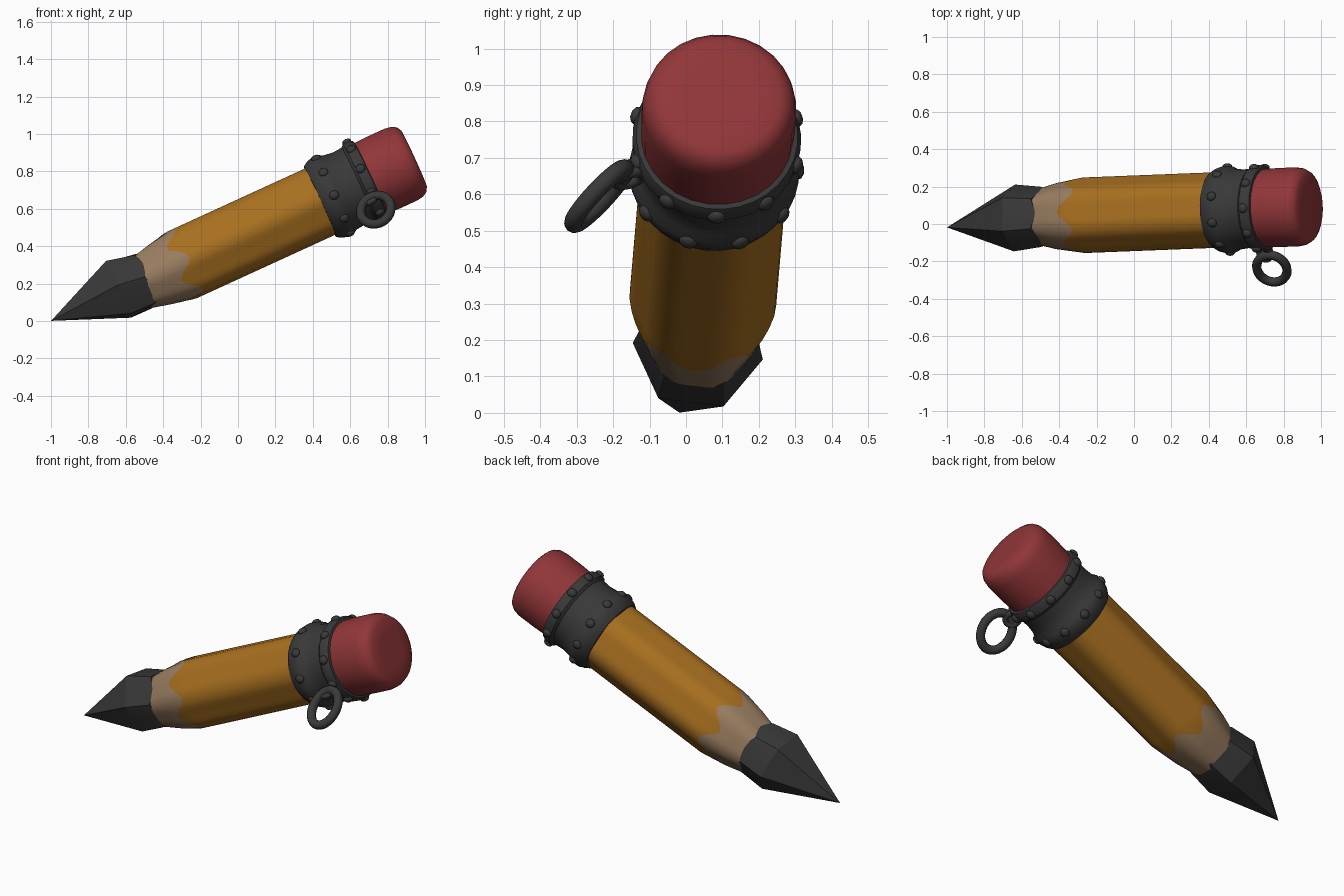
import bpy, bmesh, math
from mathutils import Vector, Matrix

if "Cube" in bpy.data.objects:
    bpy.data.objects.remove(bpy.data.objects["Cube"])


def material(name, rgb):
    m = bpy.data.materials.new(name)
    m.use_nodes = True
    m.diffuse_color = (*rgb, 1)
    m.node_tree.nodes["Principled BSDF"].inputs["Base Color"].default_value = (*rgb, 1)
    return m


PAINT = material("orange paint", (0.39, 0.16, 0.014))
WOOD = material("bare wood", (0.32, 0.205, 0.118))
RUBBER = material("red rubber", (0.285, 0.037, 0.04))
METAL = material("dark metal", (0.041, 0.041, 0.041))
LEAD = material("graphite", (0.039, 0.039, 0.039))

# Pencil axis frame: local z runs from the tip to the eraser
START = Vector((-0.9925, 0.018, -0.018))
AXIS = Vector((1.92, 0.076, 0.88)).normalized()
SIDE = (Vector((0, 1, 0)) - AXIS * AXIS.y).normalized()
UP = AXIS.cross(SIDE)
FRAME = Matrix((SIDE, UP, AXIS)).transposed().to_4x4()
FRAME.translation = START
TWIST = math.radians(-7)


def finish(name, bm, mats, matrix, angle=30):
    bmesh.ops.recalc_face_normals(bm, faces=bm.faces)
    mesh = bpy.data.meshes.new(name)
    bm.to_mesh(mesh)
    bm.free()
    for m in mats:
        mesh.materials.append(m)
    ob = bpy.data.objects.new(name, mesh)
    bpy.context.collection.objects.link(ob)
    ob.matrix_world = matrix
    bpy.ops.object.select_all(action="DESELECT")
    ob.select_set(True)
    bpy.context.view_layer.objects.active = ob
    bpy.ops.object.shade_smooth_by_angle(angle=math.radians(angle))


def loft(name, rings, sides, mats, band_mats=None, shifts=None, angle=30):
    """Skin rings along the axis; each ring maps an angle to (position, radius)."""
    bands = band_mats or [0] * len(rings)
    offsets = shifts or [(0, 0)] * len(rings)
    bm = bmesh.new()
    rows = []
    for ring, (dx, dy) in zip(rings, offsets):
        row = []
        for i in range(sides):
            a = i * math.tau / sides
            s, r = ring(a)
            a += TWIST
            row.append(bm.verts.new((dx + r * math.cos(a), dy + r * math.sin(a), s)))
        rows.append(row)
    for k in range(len(rows) - 1):
        for i in range(sides):
            j = (i + 1) % sides
            f = bm.faces.new((rows[k][i], rows[k][j], rows[k + 1][j], rows[k + 1][i]))
            f.material_index = bands[k]
    bm.faces.new(rows[0][::-1]).material_index = bands[0]
    bm.faces.new(rows[-1]).material_index = bands[-1]
    bmesh.ops.remove_doubles(bm, verts=bm.verts, dist=0.0002)
    finish(name, bm, mats, FRAME, angle)


def lathe(name, profile, mat, sides=32):
    loft(name, [lambda a, p=p: p for p in profile], sides, [mat], angle=40)


def hexagon(a, apothem, blunt):
    """Radius of a hexagon with a corner at angle zero, its corners blunted."""
    off = (a + math.pi / 6) % (math.pi / 3) - math.pi / 6
    flat = apothem / math.cos(math.pi / 6 - abs(off))
    return min(flat, blunt)


def wave(a, middle, swing):
    return middle + swing * math.cos(6 * a)


# Shaft: bare wood cone, scalloped edge, painted hexagonal barrel
def shaft_ring(middle, swing=0):
    def ring(a):
        s = wave(a, middle, swing)
        fit = min(1, 0.74 + 0.26 * (s - 0.53) / 0.21)
        return s, hexagon(a, 0.19, 0.202) * fit
    return ring


loft("shaft", [shaft_ring(0.50), shaft_ring(0.64), shaft_ring(0.765, 0.045),
               shaft_ring(0.83), shaft_ring(1.62)], 48, [PAINT, WOOD],
     [1, 1, 0, 0, 0], angle=25)

# Lead: sharp hexagonal point that narrows again where it meets the wood
loft("lead_point", [lambda a: (0, 0.0001),
                    lambda a: (0.40, hexagon(a, 0.156, 0.181)),
                    lambda a: (wave(a, 0.568, -0.018), hexagon(a, 0.146, 0.162)),
                    lambda a: (wave(a, 0.573, -0.018), hexagon(a, 0.12, 0.14))],
     24, [LEAD], shifts=[(-0.036, 0.02), (0, 0.023), (0, 0.005), (0, 0)], angle=20)

# Ferrule with two raised bands
lathe("ferrule", [(1.575, 0.185), (1.575, 0.208), (1.60, 0.224), (1.635, 0.234),
                  (1.67, 0.232), (1.69, 0.218), (1.75, 0.211), (1.80, 0.215),
                  (1.815, 0.230), (1.85, 0.232), (1.87, 0.222), (1.875, 0.20)], METAL)

# Eraser with a rounded rim
lathe("eraser", [(1.85, 0.208), (1.95, 0.212), (2.05, 0.212), (2.088, 0.206),
                 (2.115, 0.19), (2.128, 0.165), (2.13, 0.10)], RUBBER, sides=28)

# Low, broad studs around both bands
bm = bmesh.new()
COUNT = 10
for s, shift in ((1.65, 0), (1.838, 0.5)):
    for i in range(COUNT):
        a = (i + shift) * math.tau / COUNT
        place = Matrix.Rotation(a, 4, "Z") @ Matrix.Translation((0.230, 0, s))
        bmesh.ops.create_uvsphere(bm, u_segments=10, v_segments=6, radius=0.026,
                                  matrix=place @ Matrix.Diagonal((0.7, 1, 1, 1)))
finish("ferrule_studs", bm, [METAL], FRAME, 60)


# Hanging ring and the eyelet that holds it
def oval_ring(name, centre, across, along, half_across, half_along, thick):
    across = across.normalized()
    along = (along - across * along.dot(across)).normalized()
    normal = across.cross(along)
    bm = bmesh.new()
    n, m = 28, 10
    rows = []
    for i in range(n):
        a = i * math.tau / n
        mid = across * half_across * math.cos(a) + along * half_along * math.sin(a)
        out = (across * math.cos(a) + along * math.sin(a)).normalized()
        rows.append([bm.verts.new(mid + thick * (out * math.cos(b) + normal * math.sin(b)))
                     for b in (j * math.tau / m for j in range(m))])
    for i in range(n):
        for j in range(m):
            p, q = rows[i], rows[(i + 1) % n]
            bm.faces.new((p[j], q[j], q[(j + 1) % m], p[(j + 1) % m]))
    finish(name, bm, [METAL], Matrix.Translation(centre), 60)


oval_ring("hanging_ring", Vector((0.737, -0.238, 0.595)), Vector((1, -0.14, 0.14)),
          Vector((0, 0.68, 0.73)), 0.083, 0.104, 0.025)
oval_ring("eyelet", Vector((0.70, -0.155, 0.645)), AXIS,
          Vector((0.05, -0.9, -0.3)), 0.034, 0.038, 0.016)
